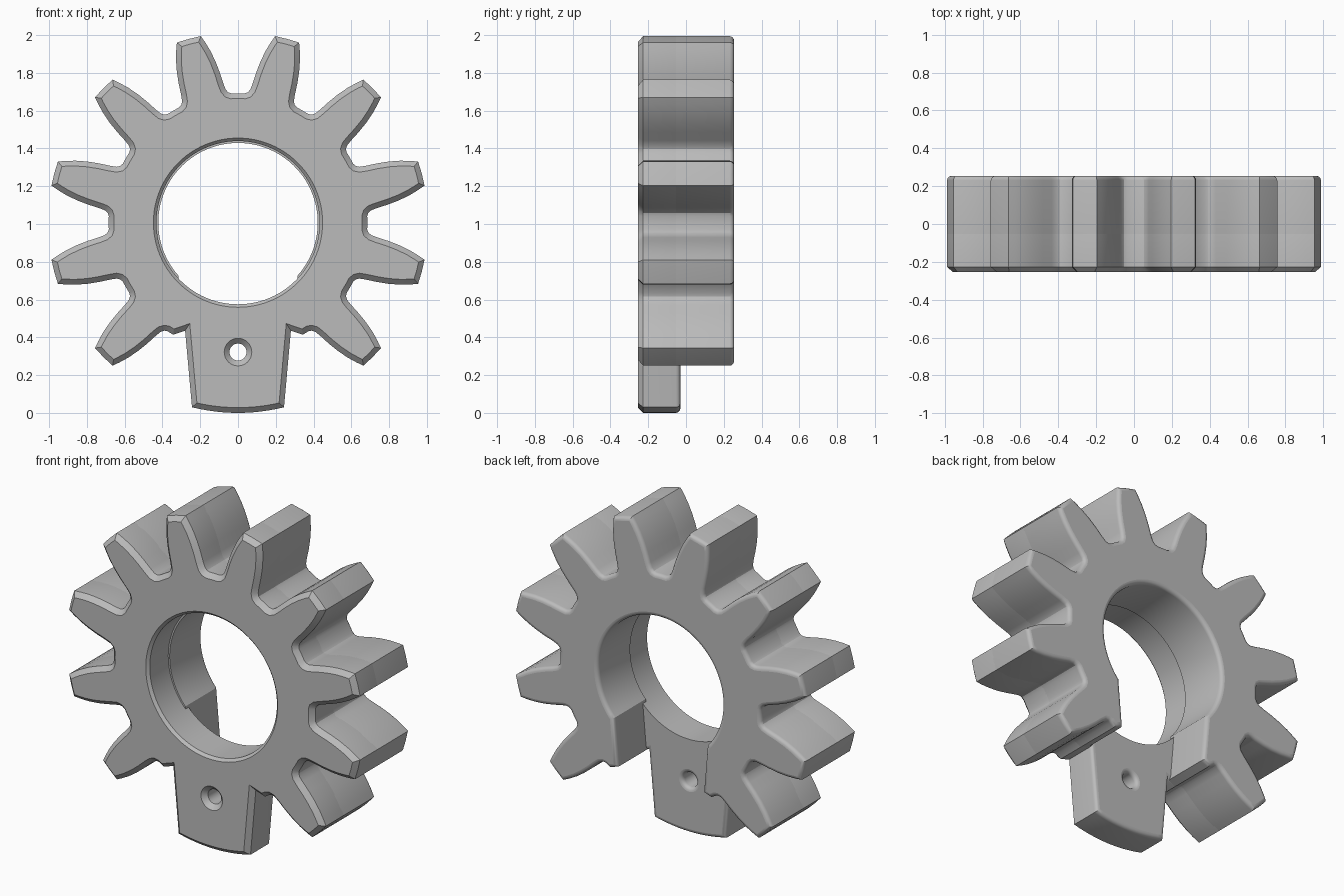
import bpy, bmesh
from math import radians, sin, cos, pi
from mathutils import Vector

cube = bpy.data.objects.get("Cube")
if cube:
    bpy.data.objects.remove(cube, do_unlink=True)

R, ROOT, CZ = 1.007, 0.685, 1.007
FRONT, STEP, BACK = -0.255, -0.03, 0.255
CHAMFER, ROUND = 0.028, 0.024

steel = bpy.data.materials.new("plain_grey")
steel.use_nodes = True
grey = (0.5, 0.5, 0.5, 1)
steel.diffuse_color = grey
steel.node_tree.nodes["Principled BSDF"].inputs["Base Color"].default_value = grey


def polar(r, deg, z=CZ):
    return Vector((r * cos(radians(deg)), z + r * sin(radians(deg))))


def arc(r, a, b, n, z=CZ):
    return [polar(r, a + (b - a) * i / n, z) for i in range(n + 1)]


def inset(loop, d):
    """Mitred offset to the left of the travel direction."""
    out = []
    for i, p in enumerate(loop):
        a = (p - loop[i - 1]).normalized()
        b = (loop[(i + 1) % len(loop)] - p).normalized()
        na, nb = Vector((-a.y, a.x)), Vector((-b.y, b.x))
        out.append(p + (na + nb) * d / max(1 + na.dot(nb), 0.3))
    return out


def rounded(y, r, n=4):
    """Levels of a rounded edge that ends at depth y."""
    return [(y - r + r * sin(t), r - r * cos(t))
            for t in (pi / 2 * i / n for i in range(n + 1))]


def solid(name, parts):
    """Join loops, each with its own (depth, inset) levels, into a closed part."""
    bm = bmesh.new()
    rims = ([], [])
    for loop, levels in parts:
        rings = [[bm.verts.new((p.x, y, p.y)) for p in inset(loop, d)]
                 for y, d in levels]
        n = len(loop)
        for lo, hi in zip(rings, rings[1:]):
            for i in range(n):
                j = (i + 1) % n
                bm.faces.new((lo[i], lo[j], hi[j], hi[i]))
        for rim, ring in zip(rims, (rings[0], rings[-1])):
            rim += [bm.edges.get((ring[i - 1], ring[i])) for i in range(n)]
    for rim in rims:
        bmesh.ops.triangle_fill(bm, use_beauty=True, edges=rim)
    bmesh.ops.recalc_face_normals(bm, faces=bm.faces)
    for f in bm.faces:
        f.smooth = True
    for e in bm.edges:
        e.smooth = e.calc_face_angle(0) < radians(28)
    for e in rims[0] + rims[1]:
        e.smooth = False
    mesh = bpy.data.meshes.new(name)
    bm.to_mesh(mesh)
    bm.free()
    mesh.materials.append(steel)
    obj = bpy.data.objects.new(name, mesh)
    bpy.context.collection.objects.link(obj)
    return obj


# Half a tooth: radius and half angle, from gap centre to tip
half = [(ROOT, 15), (ROOT, 12.1), (0.692, 10.7), (0.708, 9.7), (0.74, 9),
        (0.8, 8.1), (0.86, 7.1), (0.92, 5.9), (0.97, 4.7), (R, 3.75)]
teeth = []
for k in range(10):
    mid = 30 * k - 45
    teeth += [polar(r, mid - a) for r, a in half]
    teeth += [polar(R, mid)]
    teeth += [polar(r, mid + a) for r, a in half[:0:-1]]
teeth.append(polar(ROOT, 240))

# Front plate: teeth, locking tab, bore and pin hole
tab = arc(R, 256, 284, 12)
outline = tab + [Vector((0.28, 0.435))] + teeth + [Vector((-0.28, 0.435))]
tail = rounded(STEP, ROUND)
levels = [(FRONT, CHAMFER), (FRONT + CHAMFER, 0)] + tail
bore = arc(0.432, 360, 0, 96)[:-1]
bore_levels = [(FRONT, 0.016), (FRONT + 0.016, 0), (STEP, 0)]
pin_hole = arc(0.045, 360, 0, 32, 0.322)[:-1]
solid("front_plate_with_tab",
      [(outline, levels), (bore, bore_levels), (pin_hole, levels)])

# Back block: same teeth, open at the bottom with a tapered notch
notch_r = Vector((0.29, 0.433))
notch_l = Vector((-0.29, 0.433))
c_shape = [notch_r] + teeth + [notch_l] + arc(0.422, 221.6, -41.6, 72)
solid("back_block", [(c_shape, [(STEP - 0.03, 0)] + rounded(BACK, ROUND))])
